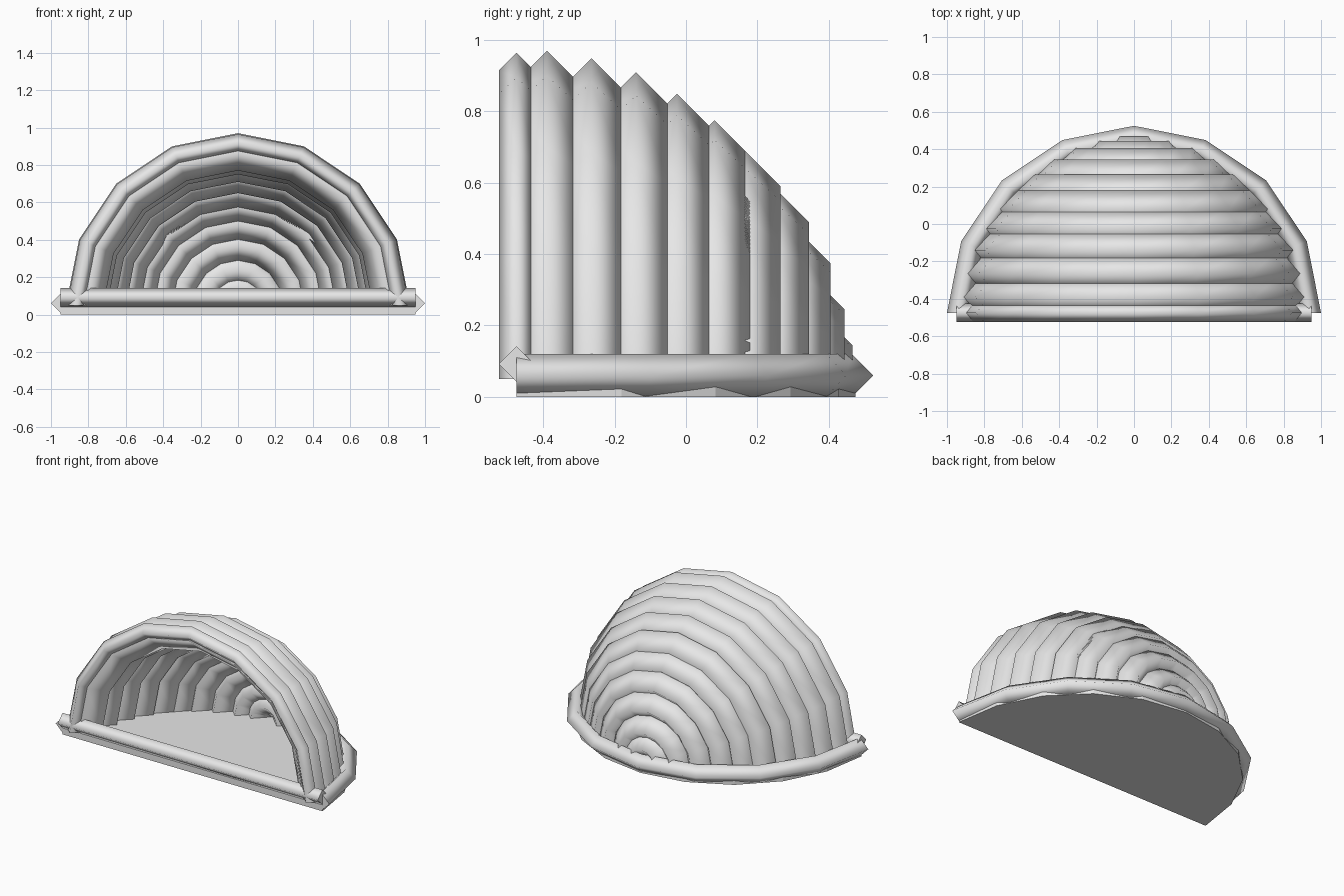
import bpy, bmesh
from math import sin, cos, pi
from mathutils import Vector

if "Cube" in bpy.data.objects:
    bpy.data.objects.remove(bpy.data.objects["Cube"], do_unlink=True)

grey = bpy.data.materials.new("light grey")
grey.use_nodes = True
grey.diffuse_color = (0.8, 0.8, 0.8, 1)
grey.node_tree.nodes["Principled BSDF"].inputs["Base Color"].default_value = (0.8, 0.8, 0.8, 1)

FRONT = -0.475   # y of the flat front edge
FLOOR = 0.05     # top of the floor slab


def finish(name, bm):
    bmesh.ops.recalc_face_normals(bm, faces=bm.faces[:])
    mesh = bpy.data.meshes.new(name)
    bm.to_mesh(mesh)
    bm.free()
    mesh.materials.append(grey)
    obj = bpy.data.objects.new(name, mesh)
    bpy.context.collection.objects.link(obj)
    return obj


def sweep(name, sections):
    """Smooth skin through a row of cross-sections, closed by flat sharp caps."""
    bm = bmesh.new()
    loops = [[bm.verts.new(p) for p in s] for s in sections]
    n = len(loops[0])
    for a, b in zip(loops, loops[1:]):
        for i in range(n):
            j = (i + 1) % n
            bm.faces.new((a[i], a[j], b[j], b[i])).smooth = True
    for end in (loops[0], loops[-1]):
        cap = bm.faces.new(end)
        for e in cap.edges:
            e.smooth = False
    return finish(name, bm)


def half_ring(name, centre, up, radius, thick, steps=8):
    """Half ring of diamond section, bulging towards the up axis."""
    side, up = Vector((1, 0, 0)), Vector(up)
    axis = side.cross(up)
    sections = []
    for k in range(steps + 1):
        a = pi * k / steps
        out = side * cos(a) + up * sin(a)
        sections.append([Vector(centre) + out * (radius + thick * cos(t)) + axis * thick * sin(t)
                         for t in (0, pi / 2, pi, 3 * pi / 2)])
    return sweep(name, sections)


# Floor slab: half of a twenty-sided disc
bm = bmesh.new()
outline = [bm.verts.new((0.95 * cos(pi * k / 10), FRONT + 0.95 * sin(pi * k / 10), 0))
           for k in range(11)]
base = bm.faces.new(outline)
top = bmesh.ops.extrude_face_region(bm, geom=[base])
bmesh.ops.translate(bm, vec=(0, 0, FLOOR),
                    verts=[v for v in top["geom"] if isinstance(v, bmesh.types.BMVert)])
finish("floor_slab", bm)

# Curved rim around the back and straight bar along the front
half_ring("back_rim", (0, FRONT, 0.06), (0, 1, 0), 0.94, 0.06)
sweep("front_bar", [[(x, FRONT + 0.05 * cos(t), 0.092 + 0.05 * sin(t))
                     for t in (0, pi / 2, pi, 3 * pi / 2)] for x in (-0.95, 0.95)])

# Slim front arch, then the arches of the shell shrinking towards the back
half_ring("front_arch", (0, FRONT, FLOOR), (0, 0, 1), 0.865, 0.05)
arches = [(-0.39, 0.82), (-0.265, 0.80), (-0.14, 0.76), (-0.025, 0.70), (0.08, 0.625),
          (0.165, 0.54), (0.245, 0.44), (0.305, 0.325), (0.345, 0.195), (0.367, 0.095)]
for i, (y, radius) in enumerate(arches, 1):
    half_ring(f"shell_arch_{i}", (0, y, FLOOR), (0, 0, 1), radius, 0.1)
